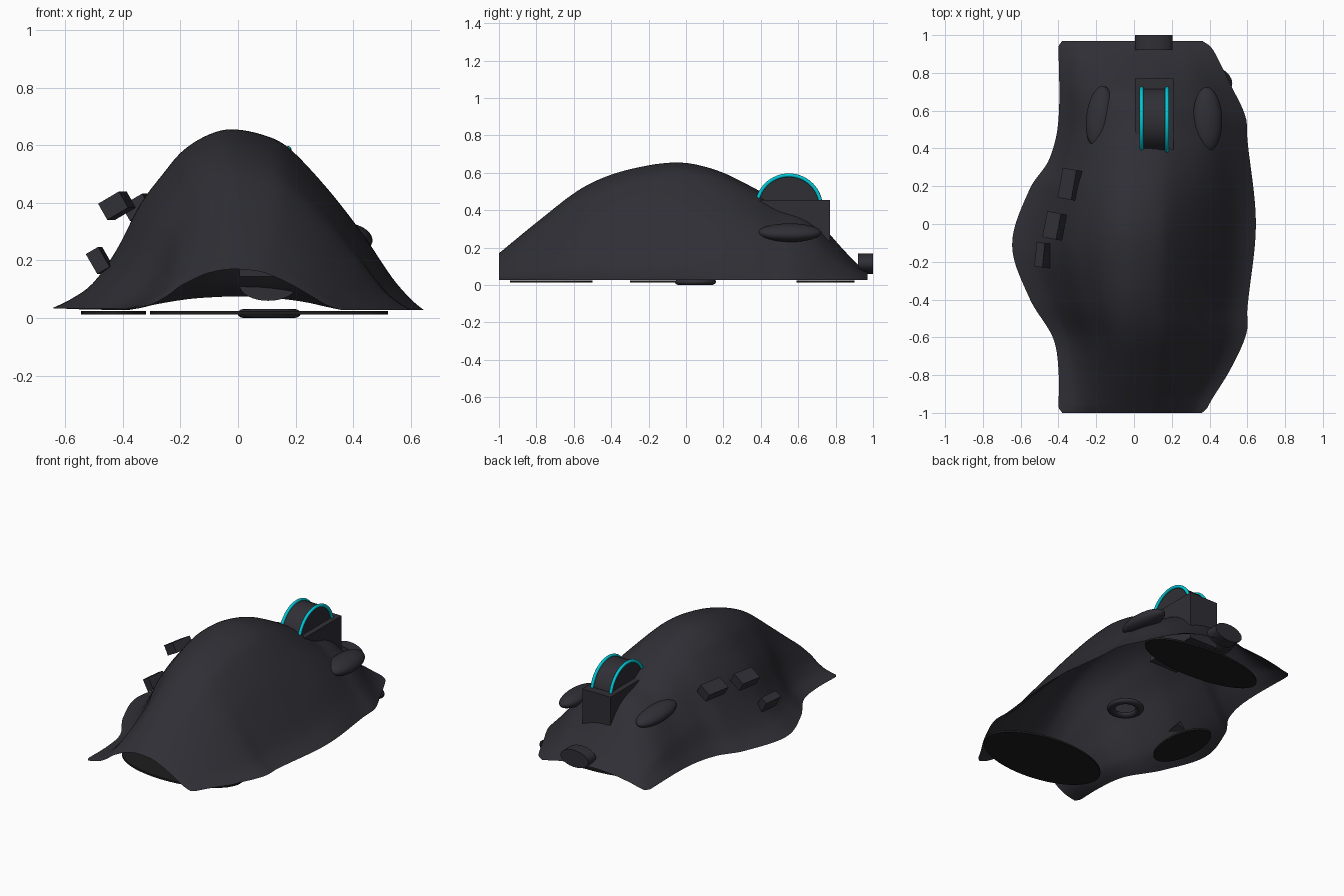
import bpy, bmesh, math
from mathutils import Matrix, Vector

cube = bpy.data.objects.get("Cube")
if cube:
    bpy.data.objects.remove(cube, do_unlink=True)


def material(name, rgb):
    m = bpy.data.materials.new(name)
    m.use_nodes = True
    m.diffuse_color = (*rgb, 1)
    m.node_tree.nodes["Principled BSDF"].inputs["Base Color"].default_value = (*rgb, 1)
    return m


CHARCOAL = material("charcoal plastic", (0.028, 0.028, 0.036))
BLACK = material("black pad", (0.012, 0.012, 0.012))
CYAN = material("cyan ring", (0.0, 0.58, 0.68))


def finish(name, bm, mat, matrix=None, angle=35):
    if matrix:
        bm.transform(matrix)
    bmesh.ops.recalc_face_normals(bm, faces=bm.faces)
    me = bpy.data.meshes.new(name)
    bm.to_mesh(me)
    bm.free()
    me.materials.append(mat)
    ob = bpy.data.objects.new(name, me)
    bpy.context.collection.objects.link(ob)
    bpy.ops.object.select_all(action='DESELECT')
    ob.select_set(True)
    bpy.context.view_layer.objects.active = ob
    bpy.ops.object.shade_smooth_by_angle(angle=math.radians(angle))
    return ob


def place(loc, size=(1, 1, 1), rot=(0, 0, 0)):
    turn = (Matrix.Rotation(math.radians(rot[2]), 4, 'Z')
            @ Matrix.Rotation(math.radians(rot[1]), 4, 'Y')
            @ Matrix.Rotation(math.radians(rot[0]), 4, 'X'))
    return Matrix.Translation(loc) @ turn @ Matrix.Diagonal((*size, 1))


def box(name, loc, size, rot=(0, 0, 0), mat=CHARCOAL):
    bm = bmesh.new()
    bmesh.ops.create_cube(bm, size=1)
    return finish(name, bm, mat, place(loc, size, rot))


def cylinder(name, loc, size, rot=(0, 0, 0), mat=CHARCOAL, sides=48):
    bm = bmesh.new()
    bmesh.ops.create_cone(bm, cap_ends=True, segments=sides,
                          radius1=0.5, radius2=0.5, depth=1)
    return finish(name, bm, mat, place(loc, rot=rot) @ Matrix.Diagonal((*size, 1)))


def ring(name, loc, rx, ry, minor, minor_z, mat, rot=(0, 0, 0), major=64, tube=12):
    bm = bmesh.new()
    rows = []
    for i in range(major):
        a = math.tau * i / major
        rows.append([bm.verts.new(((rx + minor * math.cos(b)) * math.cos(a),
                                   (ry + minor * math.cos(b)) * math.sin(a),
                                   minor_z * math.sin(b)))
                     for b in (math.tau * j / tube for j in range(tube))])
    for i in range(major):
        p, q = rows[i - 1], rows[i]
        for j in range(tube):
            bm.faces.new((p[j - 1], q[j - 1], q[j], p[j]))
    return finish(name, bm, mat, place(loc, rot=rot), 60)


def curve(points):
    """Smooth interpolation through (position, value) points."""
    def slope(i):
        a, b = points[max(i - 1, 0)], points[min(i + 1, len(points) - 1)]
        return (b[1] - a[1]) / (b[0] - a[0])

    def value(x):
        i = 0
        while i < len(points) - 2 and x > points[i + 1][0]:
            i += 1
        (x0, y0), (x1, y1) = points[i], points[i + 1]
        h = x1 - x0
        s = min(max((x - x0) / h, 0), 1)
        return ((1 + 2 * s) * (1 - s) ** 2 * y0 + s * (1 - s) ** 2 * h * slope(i)
                + s * s * (3 - 2 * s) * y1 + s * s * (s - 1) * h * slope(i + 1))
    return value


def ramp(a, b, x):
    s = min(max((x - a) / (b - a), 0), 1)
    return s * s * (3 - 2 * s)


# Shell: outline, spine height and two cross-sections blended along the length
left_edge = curve([(-1, -.40), (-.77, -.40), (-.6, -.43), (-.4, -.55), (-.11, -.645),
                   (.19, -.55), (.34, -.45), (.55, -.40), (.97, -.40)])
right_edge = curve([(-1, .38), (-.95, .40), (-.77, .51), (-.58, .595), (-.45, .60),
                    (0, .645), (.45, .60), (.57, .59), (.74, .51), (.92, .42), (.97, .38)])
spine = curve([(-1, .17), (-.78, .35), (-.57, .51), (-.4, .59), (-.2, .64), (-.06, .655),
               (.05, .645), (.2, .60), (.38, .51), (.5, .44), (.62, .40), (.7, .35),
               (.77, .27), (.85, .18), (.93, .10), (.97, .075)])
palm = curve([(-1, .01), (-.9, .06), (-.78, .15), (-.65, .34), (-.53, .58), (-.4, .76),
              (-.3, .88), (-.16, .97), (-.03, 1), (.16, .96), (.28, .89), (.5, .64),
              (.68, .38), (.84, .14), (.93, .05), (1, 0)])
nose = curve([(-1, 0), (-.88, .17), (-.75, .42), (-.46, .8), (-.2, .96), (0, 1),
              (.25, .95), (.5, .75), (.67, .55), (.85, .24), (1, 0)])

ROWS, COLS = 80, 64
bm = bmesh.new()
grid = []
for i in range(ROWS + 1):
    y = -1 + 1.97 * i / ROWS
    w = ramp(-.1, .45, y)
    inset = .02 * max(ramp(-.97, -1, y) if y < -.96 else 0, ramp(.94, .97, y))
    row = []
    for j in range(COLS + 1):
        t = -1 + 2 * j / COLS
        x = t * (right_edge(y) - inset if t > 0 else -left_edge(y) - inset)
        z = .028 + (spine(y) - .028) * ((1 - w) * palm(t) + w * nose(t))
        row.append(bm.verts.new((x, y, z)))
    grid.append(row)
for a, b in zip(grid, grid[1:]):
    for j in range(COLS):
        bm.faces.new((a[j], a[j + 1], b[j + 1], b[j]))
finish("shell", bm, CHARCOAL, angle=80)

# Scroll wheel, its housing and glowing rings
box("wheel_housing", (.107, .583, .30), (.203, .375, .31))
cylinder("scroll_wheel", (.107, .55, .415), (.34, .34, .13), (0, 90, 0))
for side, x in (("right", .04), ("left", .175)):
    ring(side + "_wheel_ring", (x, .55, .415), .172, .172, .01, .01, CYAN, (0, 90, 0))

# Finger buttons
for name, loc, size, rot in (
        ("left_button", (.39, .555, .28), (.078, .17, .048), (0, 12, 2)),
        ("right_button", (-.185, .57, .325), (.068, .165, .045), (-8, -12, -6))):
    bm = bmesh.new()
    bmesh.ops.create_uvsphere(bm, u_segments=32, v_segments=16, radius=1)
    finish(name, bm, CHARCOAL, place(loc, size, rot), 60)

# Thumb buttons
for name, loc, size, rot in (
        ("front_thumb_button", (-.34, .21, .385), (.085, .16, .06), (0, -30, -10)),
        ("middle_thumb_button", (-.42, -.01, .39), (.085, .14, .065), (0, -30, -11)),
        ("rear_thumb_button", (-.48, -.165, .20), (.05, .13, .08), (0, -30, -6))):
    box(name, loc, size, rot)

# Cable socket
cylinder("cable_socket", (.105, .96, .115), (.2, .11, .08), (90, 0, 0), sides=32)

# Glide pads and sensor ring
for name, x, y, sx, sy in (("rear_pad", .108, -.72, .825, .44),
                           ("nose_pad", .108, .745, .825, .31),
                           ("thumb_pad", -.432, -.07, .225, .46)):
    cylinder(name, (x, y, .019), (sx, sy, .012), mat=BLACK)
ring("sensor_ring", (.108, .05, .016), .085, .085, .025, .016, CHARCOAL)
